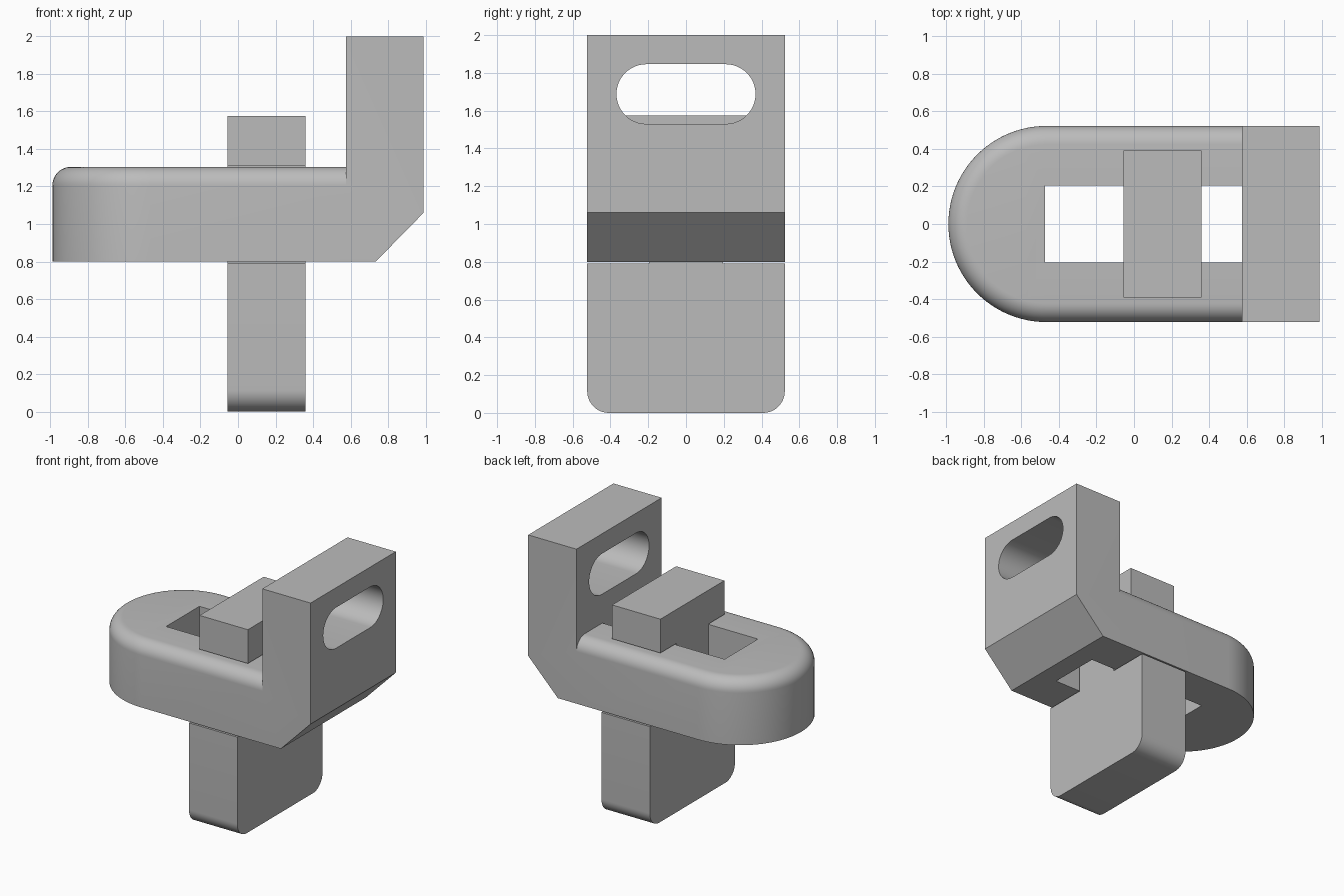
import bpy, bmesh
from math import sin, cos, pi, radians
from mathutils import Vector

if "Cube" in bpy.data.objects:
    bpy.data.objects.remove(bpy.data.objects["Cube"], do_unlink=True)

grey = bpy.data.materials.new("plain grey")
grey.use_nodes = True
GREY = (0.5, 0.5, 0.5, 1)
grey.diffuse_color = GREY
grey.node_tree.nodes["Principled BSDF"].inputs["Base Color"].default_value = GREY

HALF = 0.523            # half width in y
WALL_X, END_X = 0.575, 0.99
DECK_Z, TOP_Z = 0.8, 1.305


def loft(name, rings):
    """Closed solid skinned through rings of equal point count."""
    bm = bmesh.new()
    loops = [[bm.verts.new(p) for p in ring] for ring in rings]
    for a, b in zip(loops, loops[1:]):
        for i in range(len(a)):
            j = (i + 1) % len(a)
            bm.faces.new((a[i], a[j], b[j], b[i]))
    bm.faces.new(loops[0])
    bm.faces.new(loops[-1])
    bmesh.ops.recalc_face_normals(bm, faces=bm.faces)
    mesh = bpy.data.meshes.new(name)
    bm.to_mesh(mesh)
    bm.free()
    mesh.materials.append(grey)
    obj = bpy.data.objects.new(name, mesh)
    bpy.context.collection.objects.link(obj)
    return obj


def extrude_x(name, outline, x0, x1):
    return loft(name, [[Vector((x, y, z)) for y, z in outline] for x in (x0, x1)])


def arc(cx, cy, r, start, end, steps):
    angles = [radians(start + (end - start) * i / steps) for i in range(steps + 1)]
    return [(cx + r * cos(a), cy + r * sin(a)) for a in angles]


def select(obj):
    bpy.ops.object.select_all(action='DESELECT')
    obj.select_set(True)
    bpy.context.view_layer.objects.active = obj


def boolean(target, tool, operation):
    """Apply a boolean and drop the tool."""
    mod = target.modifiers.new(operation.title(), 'BOOLEAN')
    mod.object, mod.operation, mod.solver = tool, operation, 'EXACT'
    select(target)
    bpy.ops.object.modifier_apply(modifier=mod.name)
    bpy.data.objects.remove(tool, do_unlink=True)


# Round-nosed deck with a filleted top rim
def deck_ring(inset, z):
    r = HALF - inset
    pts = [(WALL_X, r)] + arc(-0.467, 0, r, 90, 270, 48) + [(WALL_X, -r)]
    return [Vector((x, y, z)) for x, y in pts]


FILLET = 0.1
rings = [deck_ring(0, DECK_Z)]
for i in range(11):
    a = pi / 2 * i / 10
    rings.append(deck_ring(FILLET * (1 - cos(a)), TOP_Z - FILLET * (1 - sin(a))))
bracket = loft("bracket", rings)

# Rectangular opening through the deck
half_slot = 0.205
opening = [(-half_slot, 0.7), (half_slot, 0.7), (half_slot, 1.5), (-half_slot, 1.5)]
boolean(bracket, extrude_x("opening_cutter", opening, -0.475, 0.7), 'DIFFERENCE')

# Upright wall with a chamfered lower corner
side = [(WALL_X, DECK_Z), (0.735, DECK_Z), (END_X, 1.06), (END_X, 2), (WALL_X, 2)]
wall = loft("wall", [[Vector((x, y, z)) for x, z in side] for y in (-HALF, HALF)])

# Rounded slot through the wall
slot = arc(0.21, 1.688, 0.158, -90, 90, 24) + arc(-0.21, 1.688, 0.158, 90, 270, 24)
boolean(wall, extrude_x("slot_cutter", slot, 0.4, 1.2), 'DIFFERENCE')
boolean(bracket, wall, 'UNION')

# Sliding clamp: rounded lower block, neck and head in one outline
NECK, HEAD, R = 0.195, 0.393, 0.115
FOOT_TOP, HEAD_BASE, HEAD_TOP = 0.79, 1.312, 1.575
right = arc(HALF - R, R, R, -90, 0, 12) + [
    (HALF, FOOT_TOP), (NECK, FOOT_TOP), (NECK, HEAD_BASE),
    (HEAD, HEAD_BASE), (HEAD, HEAD_TOP)]
outline = right + [(-y, z) for y, z in reversed(right)]
clamp = extrude_x("sliding_clamp", outline, -0.055, 0.36)

for obj in (bracket, clamp):
    select(obj)
    bpy.ops.object.shade_smooth_by_angle(angle=radians(30))
